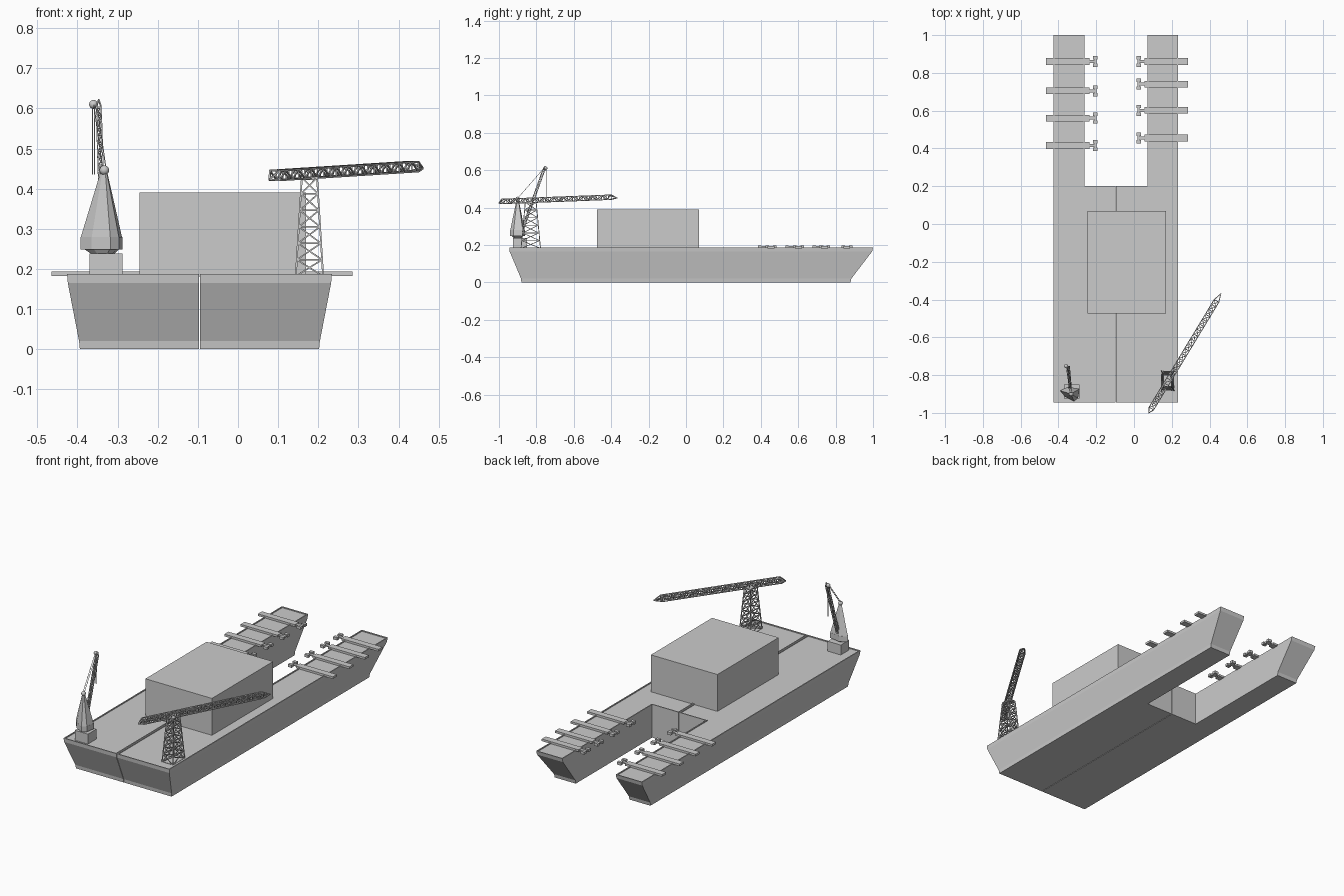
import bpy, bmesh
from mathutils import Vector as V

if "Cube" in bpy.data.objects:
    bpy.data.objects.remove(bpy.data.objects["Cube"])

CX = -0.096  # centreline of the vessel


def finish(name, bm, smooth=False):
    bmesh.ops.recalc_face_normals(bm, faces=bm.faces)
    me = bpy.data.meshes.new(name)
    bm.to_mesh(me)
    bm.free()
    ob = bpy.data.objects.new(name, me)
    bpy.context.collection.objects.link(ob)
    if smooth:
        for p in me.polygons:
            p.use_smooth = True
    return ob


def loft(bm, rings):
    """Skin a stack of closed rings and cap both ends; returns the top face."""
    vs = [[bm.verts.new(p) for p in r] for r in rings]
    n = len(vs[0])
    for a, b in zip(vs, vs[1:]):
        for i in range(n):
            j = (i + 1) % n
            bm.faces.new((a[i], a[j], b[j], b[i]))
    bm.faces.new(vs[0][::-1])
    return bm.faces.new(vs[-1])


def add_box(bm, x0, x1, y0, y1, z0, z1):
    loft(bm, [[(x0, y0, z), (x1, y0, z), (x1, y1, z), (x0, y1, z)] for z in (z0, z1)])


def box(name, *dims):
    bm = bmesh.new()
    add_box(bm, *dims)
    return finish(name, bm)


def add_bar(bm, a, b, r):
    """Square strut between two points."""
    a, b = V(a), V(b)
    d = (b - a).normalized()
    s = d.cross(V((0, 0, 1)) if abs(d.z) < 0.9 else V((1, 0, 0))).normalized() * r
    u = d.cross(s)
    loft(bm, [[p + s + u, p - s + u, p - s - u, p + s - u] for p in (a, b)])


def truss(name, a, b, size0, size1, bays, r, tip=None, tail=None, cross=False):
    """Four-chord lattice from a to b, optionally closed to a tip and tail point."""
    a, b = V(a), V(b)
    d = (b - a).normalized()
    side = V((1, 0, 0)) if abs(d.z) > 0.9 else d.cross(V((0, 0, 1))).normalized()
    up = side.cross(d).normalized()
    rings = []
    for i in range(bays + 1):
        t = i / bays
        w = size0[0] + (size1[0] - size0[0]) * t
        h = size0[1] + (size1[1] - size0[1]) * t
        c = a.lerp(b, t)
        rings.append([c + side * w * p + up * h * q
                      for p, q in ((1, 1), (-1, 1), (-1, -1), (1, -1))])
    bm = bmesh.new()
    for i, ring in enumerate(rings):
        for k in range(4):
            m = (k + 1) % 4
            add_bar(bm, ring[k], ring[m], r * 0.8)
            if i < bays:
                nxt = rings[i + 1]
                add_bar(bm, ring[k], nxt[k], r)
                if cross or i % 2 == 0:
                    add_bar(bm, ring[k], nxt[m], r * 0.8)
                if cross or i % 2 == 1:
                    add_bar(bm, ring[m], nxt[k], r * 0.8)
    for end, ring in ((tip, rings[-1]), (tail, rings[0])):
        if end:
            for p in ring:
                add_bar(bm, p, end, r)
    return finish(name, bm)


def ball(name, loc, r):
    bm = bmesh.new()
    bmesh.ops.create_uvsphere(bm, u_segments=16, v_segments=10, radius=r)
    bmesh.ops.translate(bm, vec=loc, verts=bm.verts)
    return finish(name, bm, True)


# Hull halves: flared sides, raked ends, open slot aft, recessed deck inside a low rim
for name, s in (("hull_right", 1), ("hull_left", -1)):
    bm = bmesh.new()
    rings = []
    for z, x, y0, y1 in ((0, 0.298, -0.88, 0.88), (0.02, 0.30, -0.882, 0.884),
                         (0.165, 0.328, -0.943, 0.995), (0.187, 0.33, -0.945, 1.0)):
        rings.append([(CX + s * px, py, z) for px, py in
                      ((0.0015, y0), (x, y0), (x, y1), (0.167, y1), (0.167, 0.2), (0.0015, 0.2))])
    top = loft(bm, rings)
    bmesh.ops.recalc_face_normals(bm, faces=bm.faces)
    bmesh.ops.inset_region(bm, faces=[top], thickness=0.008)
    deck = bmesh.ops.extrude_discrete_faces(bm, faces=[top])["faces"][0]
    bmesh.ops.translate(bm, vec=(0, 0, -0.005), verts=deck.verts)
    finish(name, bm)

# Deck house
box("deck_house", -0.245, 0.17, -0.475, 0.07, 0.181, 0.39)

# Lifting arms along both prongs
for side, s, ys in (("left", -1, (0.86, 0.705, 0.56, 0.415)),
                    ("right", 1, (0.86, 0.74, 0.602, 0.455))):
    for i, y in enumerate(ys):
        bm = bmesh.new()

        def part(u0, u1, w, z0, z1, dy=0):
            xs = sorted((-0.09 + s * u0, -0.09 + s * u1))
            add_box(bm, *xs, y + dy - w, y + dy + w, z0, z1)
        part(0.145, 0.375, 0.018, 0.182, 0.194)      # beam
        part(0.115, 0.147, 0.008, 0.185, 0.192)      # rod
        part(0.108, 0.118, 0.022, 0.184, 0.194)      # head
        for dy in (-0.02, 0.02):                     # clamp pads
            part(0.102, 0.126, 0.009, 0.182, 0.197, dy)
        finish(f"lifting_arm_{side}_{i + 1}", bm)

# Lattice crane: tower and long boom
truss("lattice_tower", (0.178, -0.83, 0.182), (0.178, -0.83, 0.428),
      (0.034, 0.052), (0.019, 0.029), 6, 0.0022, cross=True)
box("tower_head", 0.16, 0.196, -0.857, -0.803, 0.422, 0.43)
truss("lattice_boom", (0.092, -0.977, 0.433), (0.437, -0.407, 0.455),
      (0.014, 0.012), (0.014, 0.012), 22, 0.0022,
      tip=(0.46, -0.369, 0.451), tail=(0.078, -1.0, 0.423))

# Pedestal crane: base, slewing ring, cabin and tapering mast
box("crane_pedestal", -0.37, -0.288, -0.925, -0.85, 0.181, 0.238)
plan = [(-0.393, -0.882), (-0.365, -0.915), (-0.318, -0.940),
        (-0.296, -0.922), (-0.288, -0.872), (-0.35, -0.862)]
apex = (-0.333, -0.90)


def scaled(k, z):
    return [(apex[0] + (x - apex[0]) * k, apex[1] + (y - apex[1]) * k, z) for x, y in plan]


bm = bmesh.new()
loft(bm, [scaled(0.5, 0.236), scaled(0.8, 0.248)])
finish("slewing_ring", bm)
bm = bmesh.new()
loft(bm, [scaled(1, 0.248), scaled(1, 0.279)])
finish("crane_cabin", bm)
bm = bmesh.new()
loft(bm, [scaled(0.98, 0.279), scaled(0.14, 0.445)])
finish("crane_mast", bm)
ball("mast_sheave", (-0.333, -0.90, 0.446), 0.012)

# Jib with tip sheave, stay cables and hoist cable
truss("crane_jib", (-0.337, -0.875, 0.28), (-0.347, -0.76, 0.602),
      (0.006, 0.006), (0.006, 0.006), 18, 0.0015, tip=(-0.347, -0.753, 0.622))
ball("jib_sheave", (-0.360, -0.752, 0.61), 0.011)
bm = bmesh.new()
for dx in (-0.004, 0.004):
    add_bar(bm, (-0.333 + dx, -0.90, 0.45), (-0.356 + dx, -0.755, 0.615), 0.001)
    add_bar(bm, (-0.360 + dx * 0.6, -0.748, 0.61), (-0.360 + dx * 0.6, -0.748, 0.435), 0.001)
finish("crane_cables", bm)
